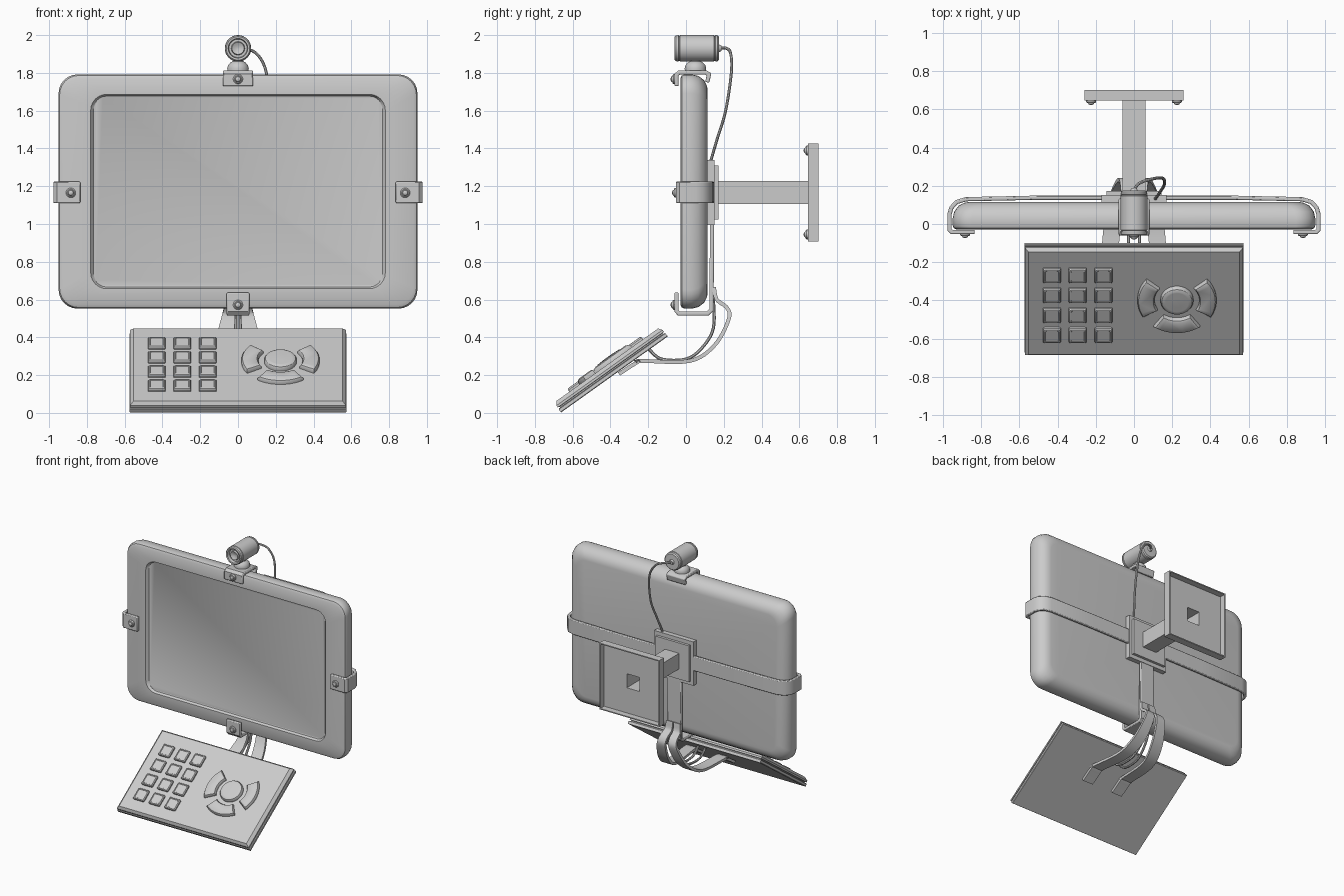
import bpy, bmesh, math
from mathutils import Matrix, Vector

if "Cube" in bpy.data.objects:
    bpy.data.objects.remove(bpy.data.objects["Cube"])

ZC = 1.167  # height of the mount centre


def finish(name, bm):
    bmesh.ops.recalc_face_normals(bm, faces=bm.faces[:])
    me = bpy.data.meshes.new(name)
    bm.to_mesh(me)
    bm.free()
    ob = bpy.data.objects.new(name, me)
    bpy.context.collection.objects.link(ob)
    return ob


def skin(name, rings, close=False):
    """Bridge equal-length rings of 3D points and cap both ends."""
    bm = bmesh.new()
    vs = [[bm.verts.new(p) for p in r] for r in rings]
    n = len(rings[0])
    for a, b in zip(vs, vs[1:]):
        for i in range(n):
            j = (i + 1) % n
            bm.faces.new((a[i], a[j], b[j], b[i]))
    bm.faces.new(vs[0])
    bm.faces.new(vs[-1])
    return finish(name, bm)


def rect(hw, hh, r=0, cx=0, cy=0, seg=6):
    if r == 0:
        return [(cx + sx * hw, cy + sy * hh) for sx, sy in ((1, 1), (-1, 1), (-1, -1), (1, -1))]
    pts = []
    for k, (sx, sy) in enumerate(((1, 1), (-1, 1), (-1, -1), (1, -1))):
        for i in range(seg + 1):
            a = math.pi / 2 * (k + i / seg)
            pts.append((cx + sx * (hw - r) + r * math.cos(a), cy + sy * (hh - r) + r * math.sin(a)))
    return pts


def loft(name, loops, mat):
    return skin(name, [[mat @ Vector((x, y, d)) for x, y in pts] for pts, d in loops])


def lathe(name, profile, centre, axis='Y', n=32):
    rings = []
    for r, d in profile:
        ring = []
        for i in range(n):
            a = 2 * math.pi * i / n
            c, s = r * math.cos(a), r * math.sin(a)
            ring.append(Vector(centre) + Vector((c, d, s) if axis == 'Y' else (c, s, d)))
        rings.append(ring)
    return skin(name, rings)


def smooth_path(pts, steps=6):
    out = []
    P = [Vector(p) for p in pts]
    P = [2 * P[0] - P[1]] + P + [2 * P[-1] - P[-2]]
    for a, b, c, d in zip(P, P[1:], P[2:], P[3:]):
        for i in range(steps):
            t = i / steps
            out.append(0.5 * (2 * b + (c - a) * t + (2 * a - 5 * b + 4 * c - d) * t * t
                              + (3 * b - a - 3 * c + d) * t ** 3))
    return out + [P[-2]]


def ribbon(name, path, place, thick):
    """Flat strap: path of (p, q, lo, hi); place(p, q, side) gives the 3D point."""
    rings = []
    for i, (p, q, lo, hi) in enumerate(path):
        here = Vector((p, q))
        d1 = (here - Vector(path[i - 1][:2])).normalized() if i else None
        d2 = (Vector(path[i + 1][:2]) - here).normalized() if i < len(path) - 1 else None
        d1, d2 = d1 or d2, d2 or d1
        t = (d1 + d2).normalized()
        off = Vector((-t.y, t.x)) * thick / 2 / max(t.dot(d1), 0.5)
        a, b = here + off, here - off
        rings.append([place(*a, lo), place(*a, hi), place(*b, hi), place(*b, lo)])
    return skin(name, rings)


def bevel(ob, w):
    m = ob.modifiers.new('bevel', 'BEVEL')
    m.width, m.segments, m.limit_method, m.angle_limit = w, 2, 'ANGLE', math.radians(50)


def cable(name, pts, r):
    cu = bpy.data.curves.new(name, 'CURVE')
    cu.dimensions = '3D'
    cu.bevel_depth, cu.bevel_resolution, cu.use_fill_caps = r, 2, True
    sp = cu.splines.new('POLY')
    path = smooth_path(pts)
    sp.points.add(len(path) - 1)
    for p, v in zip(sp.points, path):
        p.co = (*v, 1)
    ob = bpy.data.objects.new(name, cu)
    bpy.context.collection.objects.link(ob)
    bpy.ops.object.select_all(action='DESELECT')
    ob.select_set(True)
    bpy.context.view_layer.objects.active = ob
    bpy.ops.object.convert(target='MESH')


# local (a, b, depth) -> upright panel facing the front
UP = Matrix(((1, 0, 0, 0), (0, 0, 1, 0), (0, 1, 0, ZC), (0, 0, 0, 1)))
yz = lambda y, z, s: Vector((s, y, z))
xy = lambda x, y, s: Vector((x, y, s))

# monitor housing with recessed screen
mon = [(-.195, .04, -.01), (-.185, .07, -.012), (-.17, .085, -.03), (-.022, .09, -.03),
       (-.006, .1, -.022), (0, .1, -.008), (0, .1, .03), (-.008, .1, .065), (-.03, .1, .095),
       (-.06, .09, .111), (-.085, .08, .115)]
loft('monitor', [(rect(.95 + o, .62 + o * (.62 if o < -.15 else 1), r, cy=.005), d) for o, r, d in mon], UP)

# horizontal strap with front hooks
half = [(.835, -.042), (.955, -.042), (.967, -.03), (.967, .05), (.957, .085), (.93, .115), (.88, .13), (.5, .138)]
path = [(-x, y) for x, y in half] + half[::-1]
bevel(ribbon('side_strap', [(x, y, 1.11, 1.225) for x, y in path], xy, .022), .006)

# bottom hook and rear vertical strap
low = [(-.05, .637), (-.05, .54), (-.038, .526), (.115, .526), (.135, .545), (.138, 1.02)]
bevel(ribbon('bottom_strap', [(y, z, -.06, .06) for y, z in low], yz, .022), .006)

# top hook
top = [(-.05, 1.73), (-.05, 1.79), (-.036, 1.802), (.105, 1.802), (.122, 1.792), (.112, 1.75)]
bevel(ribbon('top_hook', [(y, z, -.08, .08) for y, z in top], yz, .022), .006)

# clamp screws and wall plate bolts
screw = [(.026, .004), (.026, -.006), (.02, -.012), (.016, -.012), (.013, -.018), (.004, -.022)]
for i, (x, y, z) in enumerate([(-.885, -.052, 1.165), (.885, -.052, 1.165), (0, -.06, 1.767), (0, -.06, .572)]):
    lathe(f'clamp_screw_{i}', screw, (x, y, z), n=20)
for sx in (-1, 1):
    for sz in (-1, 1):
        lathe('wall_bolt', screw, (sx * .225, .645, ZC + sz * .222), n=20)

# mount plates, hollow arm and open wall tray
loft('rear_plate', [(rect(.17, .172), .108), (rect(.17, .172), .152)], UP)
loft('arm_plate', [(rect(.145, .142), .15), (rect(.145, .142), .172)], UP)
tray = [(.055, .2), (.055, .655), (.252, .655), (.252, .702), (.26, .702), (.26, .646), (.061, .646), (.061, .168)]
loft('wall_arm', [(rect(h, h), d) for h, d in tray], UP)

# camera with lens rings, foot and cable
cam = [(.004, -.04), (.02, -.044), (.032, -.05), (.036, -.036), (.048, -.036), (.052, -.058), (.062, -.06),
       (.068, -.054), (.07, -.04), (.066, -.038), (.066, -.034), (.07, -.032), (.07, .148), (.066, .15),
       (.066, .154), (.07, .156), (.068, .168), (.06, .175), (.02, .176), (.014, .188), (.004, .188)]
lathe('camera_body', cam, (0, 0, 1.93))
foot = [(.056, 1.805), (.057, 1.825), (.052, 1.842), (.04, 1.855), (.03, 1.86), (.026, 1.885)]
lathe('camera_foot', foot, (0, .05, 0), 'Z')
cable('camera_cable', [(0, .18, 1.93), (.03, .215, 1.93), (.1, .237, 1.9), (.15, .24, 1.8), (.16, .21, 1.6),
                       (.135, .165, 1.45), (.11, .13, 1.33)], .008)

# keypad support legs
leg = [(.148, .665, .004, .06), (.163, .6, .006, .068), (.218, .555, .01, .075), (.226, .495, .016, .09),
       (.153, .36, .035, .125), (.02, .275, .065, .155), (-.235, .275, .09, .178), (-.26, .267, .09, .178),
       (-.355, .206, .09, .178)]
# carry the width limits along the smoothed path
centre = smooth_path([(y, z, a) for y, z, a, b in leg])
outer = smooth_path([(y, z, b) for y, z, a, b in leg])
for s in (-1, 1):
    ribbon('support_leg', [(c.x, c.y, s * c.z, s * o.z) for c, o in zip(centre, outer)], yz, .02)
    cable('keypad_cable', [(s * .01, .145, .62), (s * .012, .145, .45), (s * .018, .085, .345), (s * .025, 0, .285),
                           (s * .03, -.13, .285), (s * .03, -.2, .34)], .009)

# keypad panel, in its own tilted frame
KEY = Matrix.Translation((0, -.66, .003)) @ Matrix.Rotation(math.radians(35.5), 4, 'X')
MID = .345
panel = [(.572, .345, 0), (.575, .347, .004), (.575, .347, .02), (.57, .343, .024), (.56, .335, .024),
         (.56, .335, .03), (.572, .345, .032), (.572, .345, .044), (.552, .33, .064)]
loft('keypad_panel', [(rect(w, h, cy=MID), d) for w, h, d in panel], KEY)

# keypad buttons
for x in (-.43, -.295, -.16):
    for u in (.145, .273, .402, .53):
        steps = [(.047, .06), (.047, .074), (.042, .082), (.036, .083), (.034, .08)]
        loft('key', [(rect(h, h, .008, x, u, 2), d) for h, d in steps], KEY)

# round control pad
CX, CU = .225, .371


def arc(a0, a1, s):
    r0, r1, n = .118 + s, .207 - s, 14
    a0, a1 = math.radians(a0) + s / .16, math.radians(a1) - s / .16
    ang = [a0 + (a1 - a0) * i / n for i in range(n + 1)]
    ring = [(r1, a) for a in ang] + [(r0, a) for a in ang[::-1]]
    return [(CX + r * math.cos(a), CU + r * math.sin(a)) for r, a in ring]


for a0, a1 in ((-31, 40), (140, 211), (234, 306)):
    loft('arc_button', [(arc(a0, a1, s), d) for s, d in ((0, .06), (0, .076), (.006, .086), (.016, .091))], KEY)
dome = [(.086, .06), (.086, .078), (.08, .088), (.068, .094), (.06, .094), (.03, .096)]
loft('centre_button', [(rect(r, r, r * .999, CX, CU, 8), d) for r, d in dome], KEY)

# smooth shading with sharp edges kept
bpy.ops.object.select_all(action='SELECT')
bpy.context.view_layer.objects.active = bpy.data.objects['monitor']
bpy.ops.object.shade_smooth_by_angle(angle=math.radians(32))
